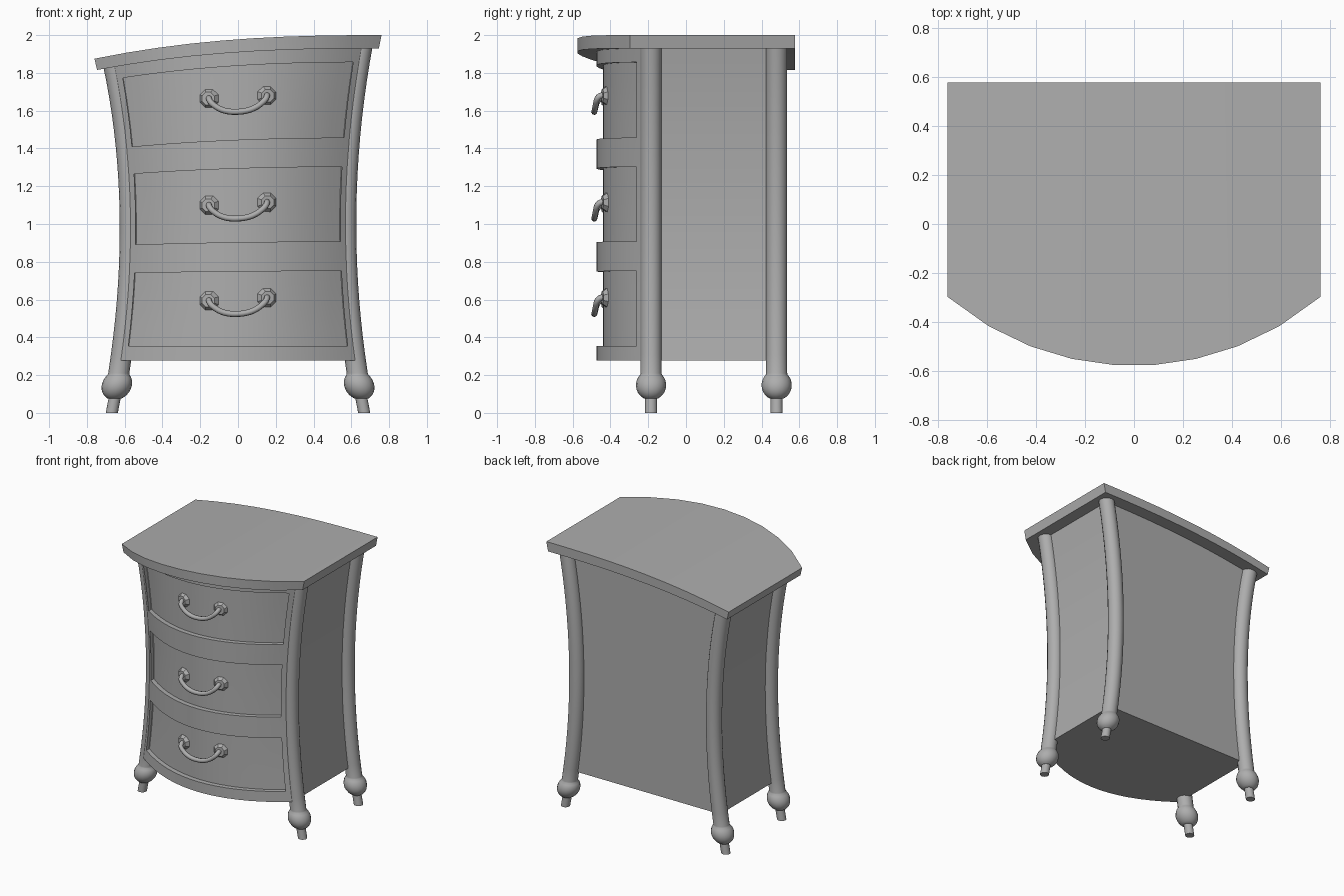
import bpy, bmesh
from math import sin, cos, pi, radians, sqrt, atan
from mathutils import Matrix, Vector

if "Cube" in bpy.data.objects:
    bpy.data.objects.remove(bpy.data.objects["Cube"])

# Mid-grey finish
GREY = bpy.data.materials.new("grey_finish")
GREY.diffuse_color = (0.42, 0.42, 0.42, 1)
GREY.use_nodes = True
GREY.node_tree.nodes["Principled BSDF"].inputs["Base Color"].default_value = GREY.diffuse_color


# Whimsical warp: pinched waist, and a droop towards the upper left
def waist(h):
    return 0.57 + 0.098 * (h - 1) ** 2


def warp_z(x, h):
    lean = (max(0, h - 0.28) / 1.72) ** 1.6
    return h - 0.125 * (max(0, 0.76 - x) / 1.52) ** 2.5 * lean


def bow(t, inset=0.0):
    return -0.475 + 0.235 * t * t + inset


def place(name, data):
    data.materials.append(GREY)
    bpy.context.collection.objects.link(bpy.data.objects.new(name, data))


def finish(name, bm):
    bmesh.ops.recalc_face_normals(bm, faces=bm.faces[:])
    me = bpy.data.meshes.new(name)
    bm.to_mesh(me)
    bm.free()
    place(name, me)


def steps(a, b, n):
    return [a + (b - a) * i / n for i in range(n + 1)]


# Slab with a bowed front: grid over (t, height), thickened to the back, then warped
def slab(name, ts, hs, front, back, half=waist, is_hole=lambda t, h: False):
    bm = bmesh.new()
    grid = [[bm.verts.new((t, front(t), h)) for t in ts] for h in hs]
    for j in range(len(hs) - 1):
        for i in range(len(ts) - 1):
            if not is_hole((ts[i] + ts[i + 1]) / 2, (hs[j] + hs[j + 1]) / 2):
                bm.faces.new((grid[j][i], grid[j][i + 1],
                              grid[j + 1][i + 1], grid[j + 1][i]))
    ext = bmesh.ops.extrude_face_region(bm, geom=bm.faces[:], use_keep_orig=True)
    for v in ext["geom"]:
        if isinstance(v, bmesh.types.BMVert):
            v.co.y = back(v.co.x)
    for v in [v for v in bm.verts if not v.link_faces]:
        bm.verts.remove(v)
    for v in bm.verts:
        t, y, h = v.co
        x = t * half(h)
        v.co = (x, y, warp_z(x, h))
    finish(name, bm)


DRAWERS = [("lower", 0.355, 0.751, 0.61), ("middle", 0.908, 1.303, 1.115),
           ("upper", 1.458, 1.857, 1.68)]
EDGE = 0.95
inner = steps(-EDGE, EDGE, 16)
cols = [-1] + inner + [1]
rows = [0.278]
for _, lo, hi, _ in DRAWERS:
    rows += steps(lo, hi, 4)
rows.append(1.945)

# Cabinet body and the front frame with three openings
slab("cabinet_body", cols, rows, lambda t: bow(t, 0.05), lambda t: 0.48)
slab("front_frame", cols, rows, bow, lambda t: bow(t, 0.05),
     is_hole=lambda t, h: abs(t) < EDGE and any(lo < h < hi for _, lo, hi, _ in DRAWERS))

# Bow-fronted top board
slab("top_board", steps(-1, 1, 9), [1.93, 2.0],
     lambda t: 0.593 - sqrt(1.37 - (0.76 * t) ** 2), lambda t: 0.577,
     half=lambda h: 0.746 + 0.2 * (h - 1.93))


# Curved turned leg with ball foot
def leg(name, side, y):
    prof = [(0.032, 0), (0.032, 0.075)]
    prof += [(0.08 * sin(a), 0.147 - 0.08 * cos(a))
             for a in steps(radians(26), radians(134), 9)]
    prof += [(0.056, h) for h in steps(0.21, 1.945, 18)]
    bm = bmesh.new()
    n = 16
    rings = []
    for r, h in prof:
        ring = []
        for k in range(n):
            a = 2 * pi * k / n
            x = side * waist(h) + r * cos(a)
            ring.append(bm.verts.new((x, y + r * sin(a), warp_z(x, h))))
        rings.append(ring)
    for a, b in zip(rings, rings[1:]):
        for k in range(n):
            bm.faces.new((a[k], a[(k + 1) % n], b[(k + 1) % n], b[k]))
    bm.faces.new(rings[0])
    bm.faces.new(rings[-1])
    finish(name, bm)


for side, s in (("left", -1), ("right", 1)):
    leg("front_leg_" + side, s, -0.185)
    leg("back_leg_" + side, s, 0.48)

# Drawer fronts with octagonal rosettes and hanging bail handles
for label, lo, hi, zc in DRAWERS:
    slab(label + "_drawer_front", inner, steps(lo, hi, 4),
         lambda t: bow(t, 0.036), lambda t: bow(t, 0.06))

    for side, s in (("left", -1), ("right", 1)):
        x = s * 0.155
        bm = bmesh.new()
        bmesh.ops.create_cone(bm, cap_ends=True, segments=8, radius1=0.056,
                              radius2=0.036, depth=0.025)
        bm.transform(Matrix.Translation((x, -0.431, zc - 0.008 + 0.05 * x))
                     @ Matrix.Rotation(s * atan(0.22), 4, 'Z')
                     @ Matrix.Rotation(pi / 2, 4, 'X')
                     @ Matrix.Rotation(pi / 8, 4, 'Z'))
        finish(label + "_rosette_" + side, bm)

    half_path = [(0.153, -0.425, -0.005), (0.153, -0.455, -0.01), (0.147, -0.470, -0.025),
                 (0.122, -0.477, -0.049), (0.085, -0.482, -0.071), (0.043, -0.485, -0.083)]
    path = [(-x, y, z) for x, y, z in half_path] + [(0, -0.486, -0.086)] + half_path[::-1]
    cu = bpy.data.curves.new(label + "_handle", 'CURVE')
    cu.dimensions = '3D'
    cu.bevel_depth = 0.016
    cu.bevel_resolution = 2
    cu.resolution_u = 3
    cu.use_fill_caps = True
    sp = cu.splines.new('BEZIER')
    sp.bezier_points.add(len(path) - 1)
    for p, (x, y, z) in zip(sp.bezier_points, path):
        p.co = Vector((x, y, zc + z + 0.05 * x))
        p.handle_left_type = p.handle_right_type = 'AUTO'
    place(label + "_handle", cu)

# Smooth shading except on sharp edges
meshes = [o for o in bpy.data.objects if o.type == 'MESH']
for o in meshes:
    o.select_set(True)
bpy.context.view_layer.objects.active = meshes[0]
bpy.ops.object.shade_smooth_by_angle(angle=radians(30))
